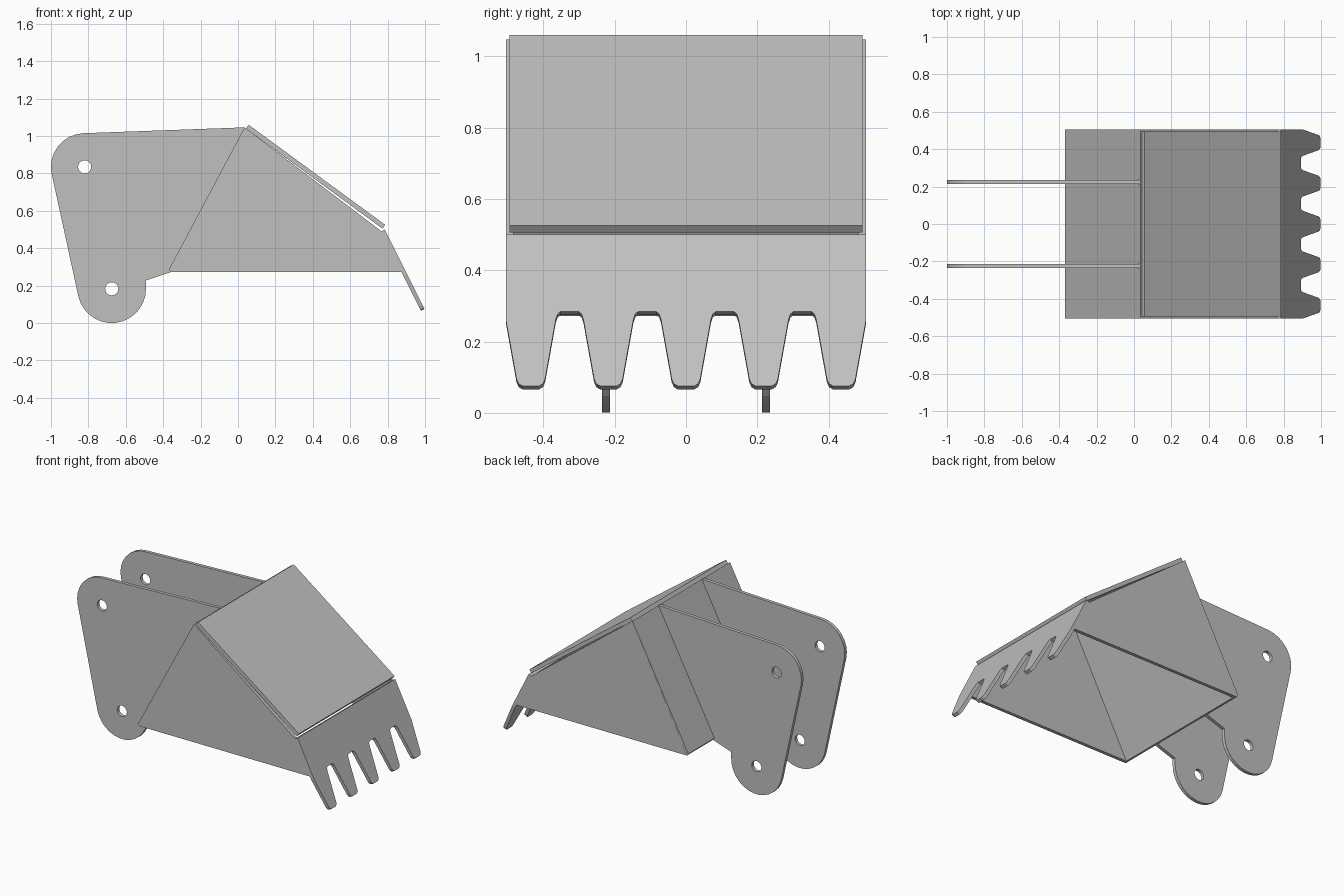
import bpy
import bmesh
from math import cos, sin, radians
from mathutils import Matrix

cube = bpy.data.objects.get("Cube")
if cube:
    bpy.data.objects.remove(cube)

steel = bpy.data.materials.new("grey_steel")
steel.use_nodes = True
GREY = (0.53, 0.53, 0.53, 1)
steel.diffuse_color = GREY
steel.node_tree.nodes["Principled BSDF"].inputs["Base Color"].default_value = GREY

THICK = 0.022
HALF_WIDTH = 0.505


def arc(cx, cz, r, start, end, steps):
    angles = [radians(start + (end - start) * i / steps) for i in range(steps + 1)]
    return [(cx + r * cos(a), cz + r * sin(a)) for a in angles]


def plate(name, outlines, thickness, matrix):
    """Flat plate cut from closed outlines; outlines after the first are holes."""
    curve = bpy.data.curves.new(name, "CURVE")
    curve.dimensions = "2D"
    curve.fill_mode = "BOTH"
    curve.extrude = thickness / 2
    for points in outlines:
        spline = curve.splines.new("POLY")
        spline.points.add(len(points) - 1)
        for p, (u, v) in zip(spline.points, points):
            p.co = (u, v, 0, 1)
        spline.use_cyclic_u = True
    temp = bpy.data.objects.new(name + "_outline", curve)
    bpy.context.collection.objects.link(temp)
    graph = bpy.context.evaluated_depsgraph_get()
    mesh = bpy.data.meshes.new_from_object(temp.evaluated_get(graph))
    bpy.data.objects.remove(temp)
    bpy.data.curves.remove(curve)

    bm = bmesh.new()
    bm.from_mesh(mesh)
    bmesh.ops.remove_doubles(bm, verts=bm.verts, dist=0.0001)
    bmesh.ops.transform(bm, matrix=matrix, verts=bm.verts)
    bmesh.ops.recalc_face_normals(bm, faces=bm.faces)
    for f in bm.faces:
        f.smooth = False
        f.material_index = 0
    bm.to_mesh(mesh)
    bm.free()
    mesh.name = name
    mesh.materials.clear()
    mesh.materials.append(steel)
    obj = bpy.data.objects.new(name, mesh)
    bpy.context.collection.objects.link(obj)
    return obj


def upright(y):
    """Places an x-z outline in the plane at the given y."""
    return Matrix.Translation((0, y, 0)) @ Matrix.Rotation(radians(90), 4, "X")


# Mounting ears with two pin holes each
UPPER, LOWER = (-0.82, 0.835), (-0.675, 0.183)
ear = [(0.035, 1.046)]
ear += arc(*UPPER, 0.18, 92, 192.7, 8)
ear += arc(*LOWER, 0.183, 192.7, 360, 14)
ear += [(-0.492, 0.228), (-0.36, 0.272)]
holes = [arc(*pin, 0.035, 0, 360 - 18, 19) for pin in (UPPER, LOWER)]

# Side walls of the hollow shell
side = [(-0.36, 0.272), (0.875, 0.272), (0.765, 0.492), (0.035, 1.046)]

for label, s in (("left", 1), ("right", -1)):
    plate(label + "_mounting_ear", [ear] + holes, THICK, upright(s * 0.224))
    plate(label + "_side_wall", [side], THICK, upright(s * (HALF_WIDTH - THICK / 2)))

# Sloped back wall, open below
back = [(-0.37, 0.285), (0.035, 1.046), (0.052, 1.03), (-0.347, 0.272), (-0.36, 0.272)]
plate("back_wall", [back], 2 * HALF_WIDTH - 0.001, upright(0))

# Roof plate, a little narrower than the shell
roof = [(0.042, 1.04), (0.057, 1.06), (0.787, 0.525), (0.772, 0.505)]
plate("roof_plate", [roof], 0.99, upright(0))

# Toothed digging plate: width along y, height measured down its slope
RISE = 0.894
PITCH = 0.2175
half_tooth = [(0.083, 0.284), (0.075, 0.277), (0.07, 0.262), (0.04, 0.095),
              (0.034, 0.082), (0.022, 0.075)]
lip = [(-HALF_WIDTH, 0.5)]
for i in range(5):
    c = (i - 2) * PITCH
    lip += [(c - w, z) for w, z in (half_tooth if i > 0 else half_tooth[2:])]
    lip += [(c + w, z) for w, z in reversed(half_tooth if i < 4 else half_tooth[2:])]
lip.append((HALF_WIDTH, 0.5))
lip = [(y, (z - 0.5) / RISE) for y, z in lip]

slope = Matrix(((0, -0.447, RISE, 0.785),
                (1, 0, 0, 0),
                (0, RISE, 0.447, 0.5),
                (0, 0, 0, 1)))
plate("toothed_lip", [lip], THICK, slope @ Matrix.Translation((0, 0, -THICK / 2)))
